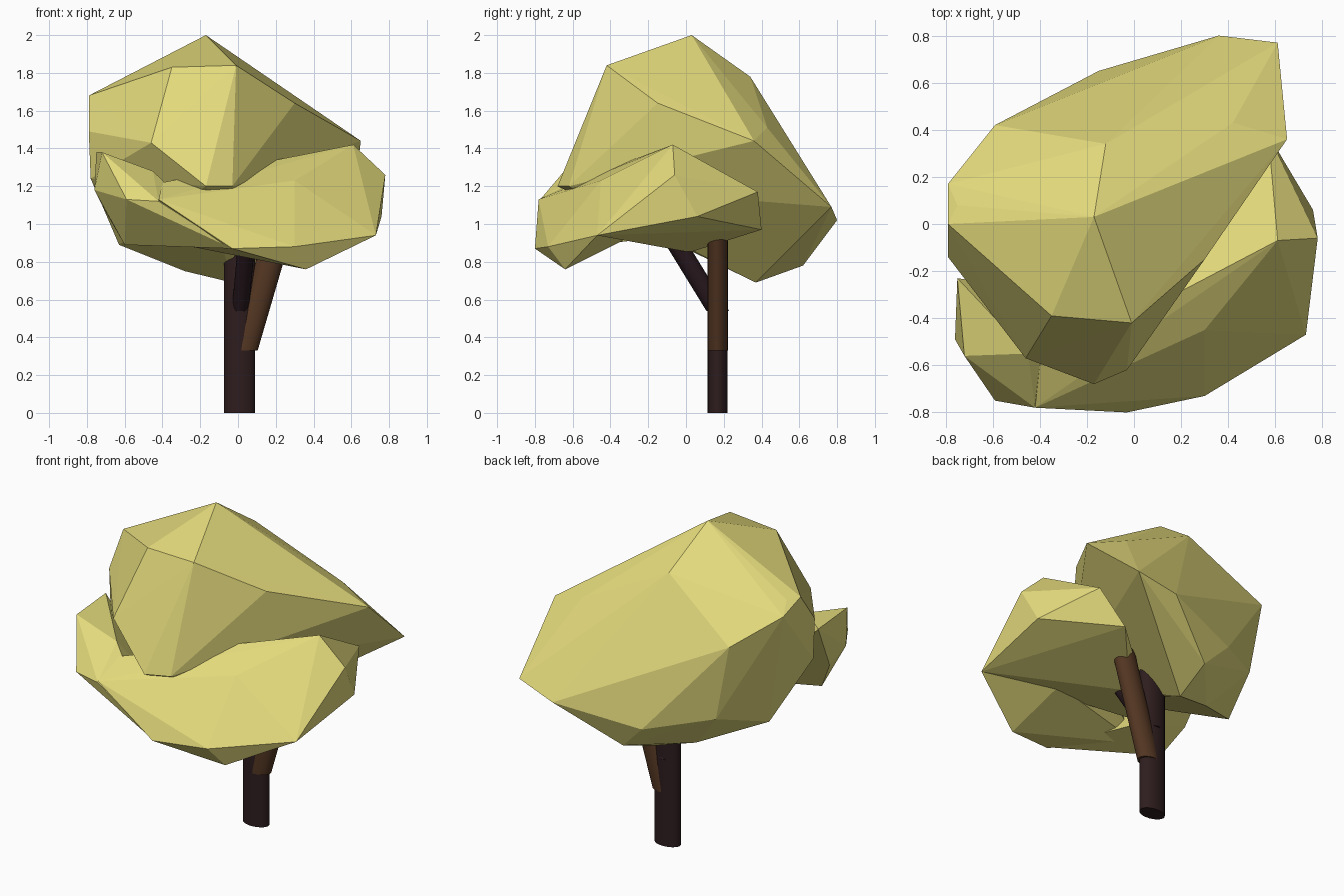
import bpy
import bmesh
from mathutils import Vector

default_cube = bpy.data.objects.get("Cube")
if default_cube:
    bpy.data.objects.remove(default_cube, do_unlink=True)


def make_material(name, color):
    material = bpy.data.materials.new(name)
    material.use_nodes = True
    rgba = (*color, 1)
    material.diffuse_color = rgba
    material.node_tree.nodes["Principled BSDF"].inputs["Base Color"].default_value = rgba
    return material


leaf_yellow = make_material("leaf yellow", (0.77, 0.70, 0.20))
dark_bark = make_material("dark bark", (0.027, 0.012, 0.013))
shaded_bark = make_material("shaded bark", (0.021, 0.009, 0.013))
brown_bark = make_material("brown bark", (0.087, 0.037, 0.016))


def finish(name, bm, material):
    bmesh.ops.recalc_face_normals(bm, faces=bm.faces[:])
    mesh = bpy.data.meshes.new(name)
    bm.to_mesh(mesh)
    bm.free()
    mesh.materials.append(material)
    obj = bpy.data.objects.new(name, mesh)
    bpy.context.scene.collection.objects.link(obj)
    return obj


def faceted_clump(name, corners):
    """Low-poly leaf mass: hull around corner points given in hundredths."""
    bm = bmesh.new()
    for corner in corners:
        bm.verts.new(Vector(corner) / 100)
    hull = bmesh.ops.convex_hull(bm, input=bm.verts[:])
    leftovers = set(hull["geom_interior"]) | set(hull["geom_unused"])
    loose = [item for item in leftovers if isinstance(item, bmesh.types.BMVert)]
    bmesh.ops.delete(bm, geom=loose, context="VERTS")
    return finish(name, bm, leaf_yellow)


def limb(name, start, end, radius_x, radius_y, material, sides=24):
    """Oval cylinder with level ends, sheared from start to end."""
    bm = bmesh.new()
    bmesh.ops.create_cone(bm, cap_ends=True, segments=sides,
                          radius1=1, radius2=1, depth=1)
    start, end = Vector(start), Vector(end)
    for vert in bm.verts:
        centre = end if vert.co.z > 0 else start
        vert.co = centre + Vector((vert.co.x * radius_x, vert.co.y * radius_y, 0))
    obj = finish(name, bm, material)
    bpy.ops.object.select_all(action="DESELECT")
    obj.select_set(True)
    bpy.context.view_layer.objects.active = obj
    bpy.ops.object.shade_smooth_by_angle()
    return obj


# Tall rear crown, from the peak down to the underside
faceted_clump("main_crown", [
    (-17, 3, 200), (-35, -39, 183), (-1, -42, 184), (-12, 34, 178),
    (-75, 8, 168), (-79, 0, 168), (-79, 17, 162), (-79, -14, 149),
    (-78, -14, 124), (-59, 42, 147), (30, -15, 164), (42, 43, 151),
    (65, 36, 144), (-46, -57, 143), (-17, -68, 120), (-3, -62, 120),
    (24, 66, 121), (61, 77, 109), (36, 80, 102), (-15, 65, 93),
    (-50, 42, 100), (-63, 8, 89), (0, 62, 78), (-28, 30, 75), (-3, 37, 69),
])

# Front crown: the side mass and the lip hanging in front of it
faceted_clump("side_crown", [
    (61, -7, 142), (78, -6, 126), (76, 6, 104), (73, -47, 94),
    (57, 38, 117), (40, 40, 97), (5, 2, 85), (30, -45, 123),
    (30, -30, 93), (-40, -30, 93), (-40, -60, 122),
])
faceted_clump("front_lip", [
    (61, -7, 142), (78, -6, 126), (73, -47, 94), (36, -64, 76),
    (30, -73, 88), (-3, -80, 87), (-42, -78, 113), (30, -45, 123),
    (30, -30, 93), (-45, -50, 92), (-40, -60, 122),
])

# Small raised clump at the front corner
faceted_clump("corner_clump", [
    (-72, -56, 138), (-76, -49, 118), (-75, -23, 138), (-59, -75, 113),
    (-71, -40, 108), (-60, -48, 89), (-42, -78, 112), (-45, -55, 128),
    (-30, -30, 91), (-3, -79, 87),
])

# Oval trunk and its two branches
limb("trunk", (0.008, 0.168, 0), (0.008, 0.168, 1.0), 0.083, 0.053, dark_bark)
limb("side_branch", (0.03, 0.168, 0.33), (0.22, 0.168, 0.98), 0.074, 0.0535, brown_bark)
limb("front_branch", (0.012, 0.168, 0.54), (0.05, -0.09, 0.96), 0.045, 0.06, shaded_bark)
